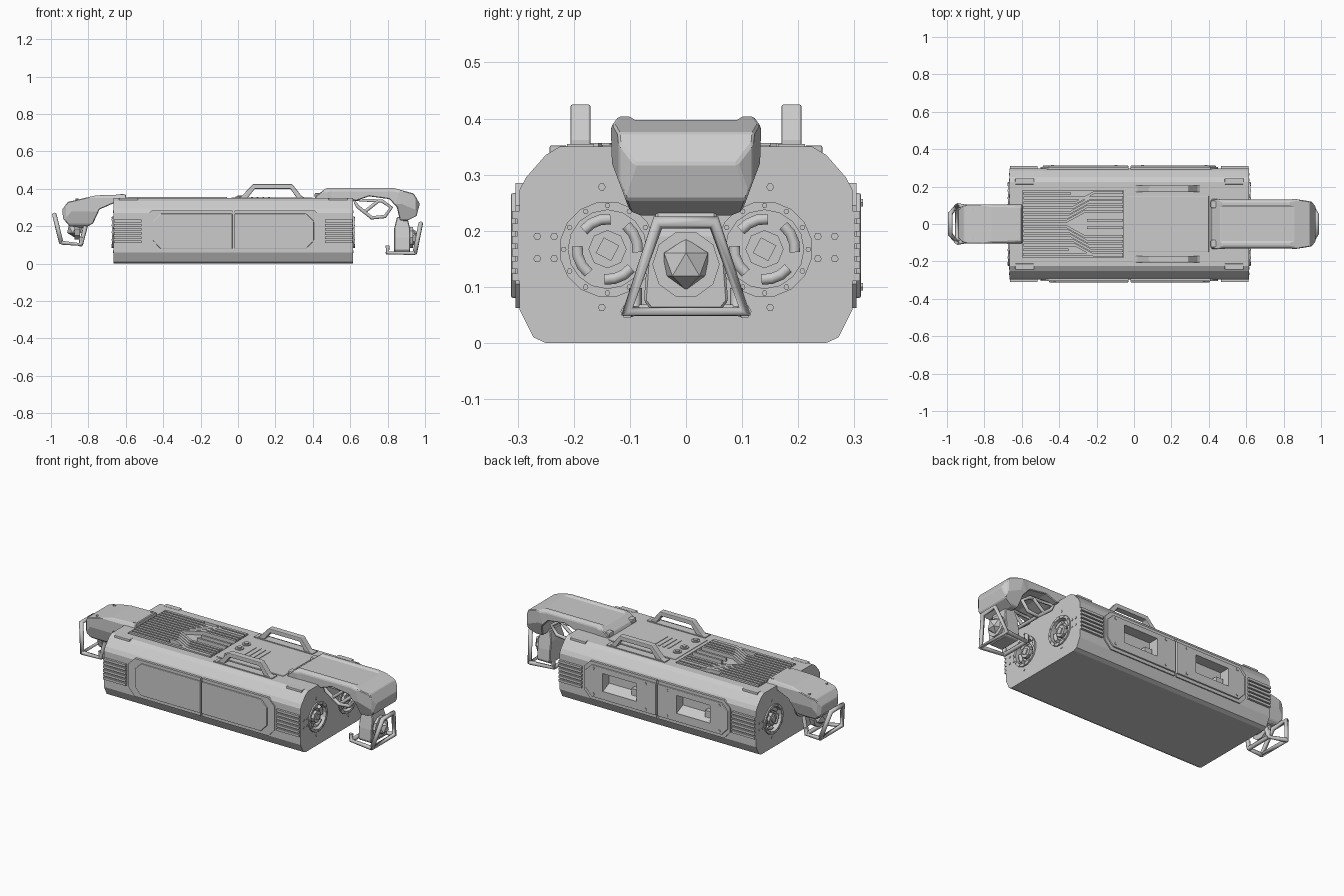
import bpy, bmesh, math
from mathutils import Vector

cube = bpy.data.objects.get("Cube")
if cube:
    bpy.data.objects.remove(cube)

grey = bpy.data.materials.new("plain_grey")
grey.use_nodes = True
grey.diffuse_color = (0.6, 0.6, 0.6, 1)
grey.node_tree.nodes["Principled BSDF"].inputs["Base Color"].default_value = (0.6, 0.6, 0.6, 1)


def finish(name, bm):
    bmesh.ops.recalc_face_normals(bm, faces=bm.faces)
    me = bpy.data.meshes.new(name)
    bm.to_mesh(me)
    bm.free()
    me.materials.append(grey)
    ob = bpy.data.objects.new(name, me)
    bpy.context.collection.objects.link(ob)
    return ob


def modify(ob, kind, **settings):
    """Add a modifier and apply it at once."""
    m = ob.modifiers.new(kind, kind)
    for k, v in settings.items():
        setattr(m, k, v)
    bpy.context.view_layer.objects.active = ob
    bpy.ops.object.modifier_apply(modifier=m.name)


def prism(name, pts, axis, a, b, bevel=0):
    """Extrude a 2D outline along an axis; the outline uses the other two axes in order."""
    bm = bmesh.new()
    place = lambda p: {"x": (a, *p), "y": (p[0], a, p[1]), "z": (*p, a)}[axis]
    face = bm.faces.new([bm.verts.new(place(p)) for p in pts])
    new = bmesh.ops.extrude_face_region(bm, geom=[face])["geom"]
    step = Vector([(b - a) * (axis == k) for k in "xyz"])
    bmesh.ops.translate(bm, verts=[v for v in new if isinstance(v, bmesh.types.BMVert)], vec=step)
    ob = finish(name, bm)
    if bevel:
        modify(ob, "BEVEL", width=bevel, segments=2, limit_method="ANGLE", angle_limit=0.5)
    return ob


def box(name, x, y, z, bevel=0):
    return prism(name, [(x[0], y[0]), (x[1], y[0]), (x[1], y[1]), (x[0], y[1])], "z", z[0], z[1], bevel)


def disc(name, c, r, depth, sides, axis="x", turn=0):
    i = "xyz".index(axis)
    flat = [c[k] for k in range(3) if k != i]
    pts = [(flat[0] + r * math.cos(turn + math.tau * k / sides),
            flat[1] + r * math.sin(turn + math.tau * k / sides)) for k in range(sides)]
    return prism(name, pts, axis, c[i] - depth / 2, c[i] + depth / 2)


def bar(name, pts, r, closed=False):
    """Faceted round bar along a path."""
    cu = bpy.data.curves.new(name, "CURVE")
    cu.dimensions, cu.bevel_depth, cu.bevel_resolution, cu.use_fill_caps = "3D", r, 1, True
    sp = cu.splines.new("POLY")
    sp.points.add(len(pts) - 1)
    for p, co in zip(sp.points, pts):
        p.co = (*co, 1)
    sp.use_cyclic_u = closed
    cu.materials.append(grey)
    ob = bpy.data.objects.new(name, cu)
    bpy.context.collection.objects.link(ob)
    return ob


def boolean(ob, cutter, op, keep=False):
    modify(ob, "BOOLEAN", object=cutter, operation=op, solver="EXACT")
    if not keep:
        bpy.data.objects.remove(cutter)


def mirrored(half):
    return half + [(-p, q) for p, q in reversed(half)]


# Main body with end vents
body = prism("body", mirrored([(0.25, 0), (0.272, 0.01), (0.297, 0.06), (0.297, 0.272), (0.285, 0.295),
                              (0.25, 0.335), (0.225, 0.35)]), "x", -0.665, 0.615)
boolean(body, box("grille_recess", (-0.595, -0.055), (-0.178, 0.178), (0.335, 0.4)), "DIFFERENCE")

# Side panels: plain covers in front, framed windows behind
for side in (-1, 1):
    where = "front" if side < 0 else "back"
    for end, (inner, outer) in {"left": (-0.02, 0.45), "right": (-0.03, -0.5)}.items():
        s = 1 if outer > inner else -1
        def outline(e, d=0):
            return [(inner, 0.062 + d), (outer - s * (0.04 + e), 0.062 + d), (outer - s * e, 0.105 + d),
                    (outer - s * e, 0.245 - d), (outer - s * (0.04 + e), 0.285 - d), (inner, 0.285 - d)]
        frame = prism(f"{where}_{end}_frame", outline(0), "y", side * 0.29, side * 0.304)
        cover = prism(f"{where}_{end}_cover", outline(0.045 if side < 0 else 0.012, 0.018), "y",
                      side * 0.295, side * 0.312, 0.004)
        if side > 0:
            mid = (inner + outer) / 2
            hole = prism("window_cutter", [(mid - 0.11, 0.13), (mid + 0.11, 0.13), (mid + 0.11, 0.235),
                                           (mid - 0.11, 0.235)], "y", 0.25, 0.35)
            for part in (body, frame, cover):
                boolean(part, hole, "DIFFERENCE", keep=True)
            bpy.data.objects.remove(hole)
            prism(f"{end}_window_sill", [(0.25, 0.13), (0.305, 0.13), (0.25, 0.155)], "x", mid - 0.11, mid + 0.11)
            box(f"{end}_window_latch", (mid - 0.1, mid - 0.055), (0.25, 0.28), (0.13, 0.18))
            for dx in (-0.17, 0.17):
                for z in (0.1, 0.25):
                    disc("panel_bolt", (mid + dx, 0.312, z), 0.008, 0.006, 6, "y")
    # Corner vents made of stacked fins
    for x0, x1 in ((-0.663, -0.515), (0.465, 0.613)):
        prism("vent_back", [(x0, 0.11), (x1, 0.11), (x1, 0.235), (x0, 0.235)], "y", side * 0.27, side * 0.3)
        for k in range(6):
            z = 0.11 + k * 0.0222
            box("vent_fin", (x0, x1), sorted((side * 0.29, side * 0.31)), (z, z + 0.014))
    # Lifting handle
    y = side * 0.188
    prism("lifting_handle", [(0, 0.35), (0.02, 0.362), (0.08, 0.425), (0.29, 0.425), (0.34, 0.362), (0.36, 0.35),
                             (0.315, 0.35), (0.28, 0.4), (0.09, 0.4), (0.05, 0.35)], "y", y - 0.018, y + 0.018, 0.004)
    box("handle_rail", (-0.01, 0.37), (y - 0.024, y + 0.024), (0.345, 0.355))
    # Roof corner pads
    for x in (-0.585, 0.535):
        box("corner_pad", (x - 0.05, x + 0.05), sorted((side * 0.212, side * 0.243)), (0.33, 0.352), 0.003)

# Roof grille with chevron ribs
for k in range(14):
    y = -0.163 + k * 0.0251
    s = 1 if y > 0 else -1
    w = 0.0075
    bend = -0.37 + abs(y) * 0.5
    shift = s * 0.055 if abs(y) < 0.115 else 0
    rib = [(-0.59, y), (bend, y), (bend + 0.1, y + shift), (-0.06, y + shift)]
    if abs(y) > 0.115:
        rib = [(-0.59, y), (bend - 0.05, y)] if k % 2 else [(-0.59, y), (-0.06, y)]
    prism("grille_rib", [(px, py - w) for px, py in rib] + [(px, py + w) for px, py in reversed(rib)],
          "z", 0.33, 0.356)
for y in (-0.02, 0.02):
    box("grille_spine", (-0.25, -0.06), (y - 0.006, y + 0.006), (0.33, 0.356))

# Roof control plate and dials
box("control_plate", (-0.035, 0.4), (-0.15, 0.15), (0.345, 0.353), 0.002)
for y in (-0.105, 0, 0.065):
    disc("dial_base", (0.01, y, 0.354), 0.024, 0.008, 12, "z")
    disc("dial_cap", (0.01, y, 0.358), 0.014, 0.012, 8, "z")
for k in range(4):
    box("control_slot", (0.07 + k * 0.03, 0.08 + k * 0.03), (-0.06, 0.06), (0.35, 0.356))

# Round ports and bolts on both ends
for end, x in ((1, 0.615), (-1, -0.665)):
    for s in (-1, 1):
        yc, zc = s * 0.14, 0.167
        hole = disc("port_cutter", (x, yc, zc), 0.07, 0.05, 16)
        boolean(body, hole, "DIFFERENCE")
        ring = disc("port_ring", (x, yc, zc), 0.086, 0.016, 16, turn=0.2)
        boolean(ring, disc("ring_cutter", (x, yc, zc), 0.07, 0.1, 16), "DIFFERENCE")
        disc("port_hub", (x - end * 0.015, yc, zc), 0.034, 0.03, 8)
        disc("port_cap", (x, yc, zc), 0.022, 0.012, 4, turn=0.3)
        for k in range(4):
            a = k * math.pi / 2 + 0.4
            bar("port_arc", [(x - end * 0.012, yc + 0.054 * math.cos(a + t), zc + 0.054 * math.sin(a + t))
                             for t in (-0.5, -0.17, 0.17, 0.5)], 0.011)
        for k in range(12):
            a = k * math.tau / 12
            disc("ring_bolt", (x + end * 0.008, yc + 0.078 * math.cos(a), zc + 0.078 * math.sin(a)), 0.005, 0.006, 6)
        for y, z in ((0.15, 0.278), (0.15, 0.063), (0.235, 0.19), (0.235, 0.15), (0.265, 0.19), (0.265, 0.15)):
            disc("end_bolt", (x, s * y, z), 0.007, 0.006, 6)


def arm(name, side, section, plan):
    """Shell whose side, end and top outlines are all given."""
    ob = prism(name, side, "y", -0.2, 0.2)
    boolean(ob, prism("section_cutter", mirrored(section), "x", -1.2, 1.2), "INTERSECT")
    boolean(ob, prism("plan_cutter", plan + [(x, -y) for x, y in reversed(plan)], "z", 0, 1), "INTERSECT")
    modify(ob, "BEVEL", width=0.004, segments=1, limit_method="ANGLE", angle_limit=0.6)
    return ob


# Large arm
arm("large_arm", [(0.41, 0.345), (0.42, 0.365), (0.48, 0.41), (0.83, 0.405), (0.94, 0.375), (0.972, 0.32),
                  (0.955, 0.255), (0.9, 0.227), (0.865, 0.232), (0.85, 0.3), (0.81, 0.345), (0.7, 0.36),
                  (0.63, 0.335), (0.6, 0.345)],
    [(0.075, 0.225), (0.1, 0.235), (0.132, 0.32), (0.134, 0.385), (0.12, 0.404), (0.102, 0.404), (0.09, 0.397)],
    [(0.4, 0.134), (0.475, 0.134), (0.5, 0.13), (0.82, 0.13), (0.86, 0.134), (0.95, 0.12), (0.98, 0.08)])
for s in (-1, 1):
    box("arm_clamp", (0.41, 0.47), sorted((s * 0.085, s * 0.125)), (0.35, 0.378), 0.006)
    bar("arm_truss", [(0.62, s * 0.09, 0.34), (0.64, s * 0.09, 0.305), (0.715, s * 0.08, 0.245),
                      (0.785, s * 0.08, 0.252), (0.82, s * 0.08, 0.3), (0.77, s * 0.08, 0.335)], 0.011, True)
    bar("truss_strut", [(0.675, s * 0.085, 0.275), (0.75, s * 0.085, 0.335)], 0.01)
bar("truss_crossbar", [(0.715, -0.08, 0.245), (0.715, 0.08, 0.245)], 0.01)
arm("large_arm_leg", [(0.835, 0.06), (0.92, 0.06), (0.92, 0.19), (0.905, 0.25), (0.85, 0.25), (0.835, 0.19)],
    [(0.055, 0.05), (0.075, 0.075), (0.07, 0.14), (0.05, 0.25)], [(0.83, 0.075), (0.93, 0.075)])

# Small arm
arm("small_arm", [(-0.595, 0.345), (-0.6, 0.37), (-0.76, 0.365), (-0.91, 0.33), (-0.94, 0.29), (-0.935, 0.24),
                  (-0.9, 0.2), (-0.82, 0.19), (-0.775, 0.215), (-0.74, 0.29), (-0.66, 0.325)],
    [(0.06, 0.19), (0.085, 0.21), (0.105, 0.28), (0.105, 0.35), (0.092, 0.37)],
    [(-0.59, 0.105), (-0.89, 0.105), (-0.92, 0.095), (-0.95, 0.06)])
for s in (-1, 1):
    for x in (-0.62, -0.86):
        disc("small_arm_bolt", (x, s * 0.08, 0.368 if x > -0.7 else 0.343), 0.008, 0.008, 6, "z")

# Faceted lenses
for x, z, end in ((0.92, 0.14, 1), (-0.86, 0.185, -1)):
    disc("lens_ring", (x, 0, z), 0.06, 0.03, 10)
    bm = bmesh.new()
    bmesh.ops.create_icosphere(bm, subdivisions=1, radius=0.046)
    bmesh.ops.translate(bm, verts=bm.verts, vec=(x + end * 0.012, 0, z))
    finish("lens", bm)


def hoop(name, top, bottom, back):
    """Tilted trapezoid guard with feet running back to the arm."""
    (x0, y0, z0), (x1, y1, z1), (x2, y2, z2) = top, bottom, back
    bar(name, [(x0, -y0, z0), (x0, y0, z0), (x1, y1, z1), (x1, -y1, z1)], 0.013, True)
    for s in (-1, 1):
        bar(name + "_foot", [(x1, s * y1, z1), (x2, s * y2, z2), (x2, s * y2, z2 + 0.04)], 0.012)
    bar(name + "_crossbar", [(x2, -y2, z2), (x2, y2, z2)], 0.012)


hoop("large_guard", (0.977, 0.05, 0.215), (0.945, 0.105, 0.056), (0.8, 0.09, 0.058))
hoop("small_guard", (-0.982, 0.055, 0.262), (-0.945, 0.1, 0.112), (-0.84, 0.08, 0.102))
for s in (-1, 1):
    bar("small_guard_link", [(-0.84, s * 0.08, 0.105), (-0.815, s * 0.07, 0.2)], 0.012)
